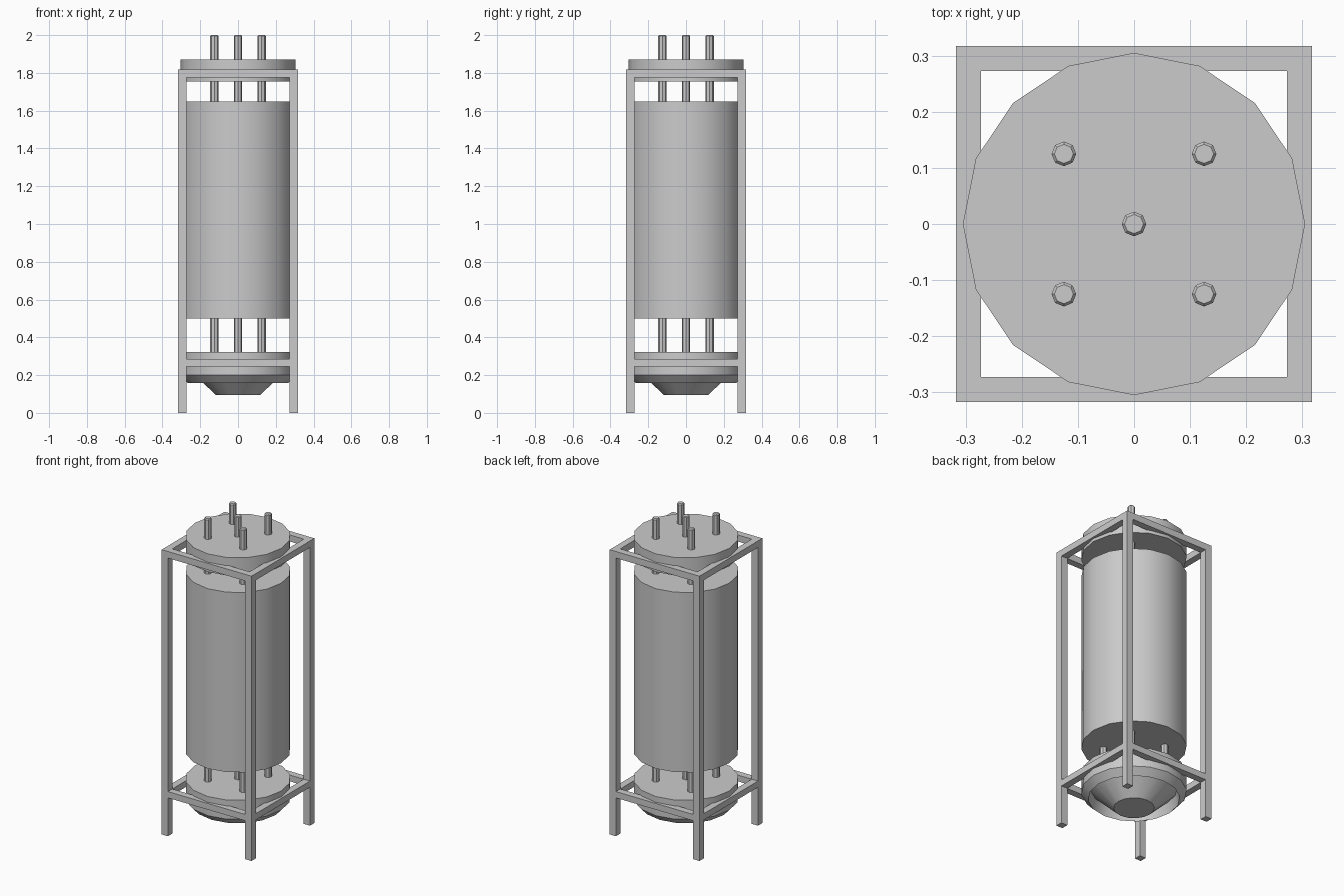
import bpy, math

if "Cube" in bpy.data.objects:
    bpy.data.objects.remove(bpy.data.objects["Cube"])

SIDES = 16
R = 0.305          # vessel radius
OUT, INN = 0.317, 0.273   # frame outer / inner half widths
MID, W = (OUT + INN) / 2, OUT - INN


def lathe(name, profile, sides, loc=(0, 0, 0)):
    """Spin a (radius, z) profile into a closed solid with n-gon caps."""
    verts, faces = [], []
    for r, z in profile:
        for i in range(sides):
            a = 2 * math.pi * i / sides
            verts.append((r * math.cos(a), r * math.sin(a), z))
    for k in range(len(profile) - 1):
        for i in range(sides):
            j = (i + 1) % sides
            a, b = k * sides, (k + 1) * sides
            faces.append((a + i, a + j, b + j, b + i))
    faces.append(tuple(reversed(range(sides))))
    top = (len(profile) - 1) * sides
    faces.append(tuple(range(top, top + sides)))
    me = bpy.data.meshes.new(name)
    me.from_pydata(verts, [], faces)
    ob = bpy.data.objects.new(name, me)
    ob.location = loc
    bpy.context.collection.objects.link(ob)
    bpy.ops.object.select_all(action='DESELECT')
    ob.select_set(True)
    bpy.context.view_layer.objects.active = ob
    bpy.ops.object.shade_smooth_by_angle(angle=math.radians(30))
    return ob


def box(name, loc, size):
    bpy.ops.mesh.primitive_cube_add(size=1, location=loc)
    ob = bpy.context.object
    ob.name = name
    ob.scale = size
    return ob


# Main vessel and top cap
lathe("main_cylinder", [(R, 0.50), (R, 1.648)], SIDES)
lathe("top_cap", [(R, 1.755), (R, 1.87)], SIDES)

# Base: bevelled rim around a recessed cone nozzle
lathe("base_nozzle", [(0.118, 0.095), (0.25, 0.222), (0.265, 0.158),
                      (R, 0.20), (R, 0.322)], SIDES)

# Vertical rods running through the vessel
for n, (x, y) in enumerate([(0, 0), (1, 1), (1, -1), (-1, 1), (-1, -1)]):
    lathe(f"rod_{n}", [(0.022, 0.31), (0.022, 1.994), (0.017, 2.0)], 8,
          (x * 0.125, y * 0.125, 0))

# Square frame: corner posts and two rings of rails
H = 1.817
for sx in (-1, 1):
    for sy in (-1, 1):
        box("corner_post", (sx * MID, sy * MID, H / 2), (W, W, H))
for label, z0, z1 in (("lower", 0.245, 0.285), ("upper", 1.775, H)):
    z, h = (z0 + z1) / 2, z1 - z0
    for s in (-1, 1):
        box(label + "_rail_x", (0, s * MID, z), (2 * INN, W, h))
        box(label + "_rail_y", (s * MID, 0, z), (W, 2 * INN, h))
